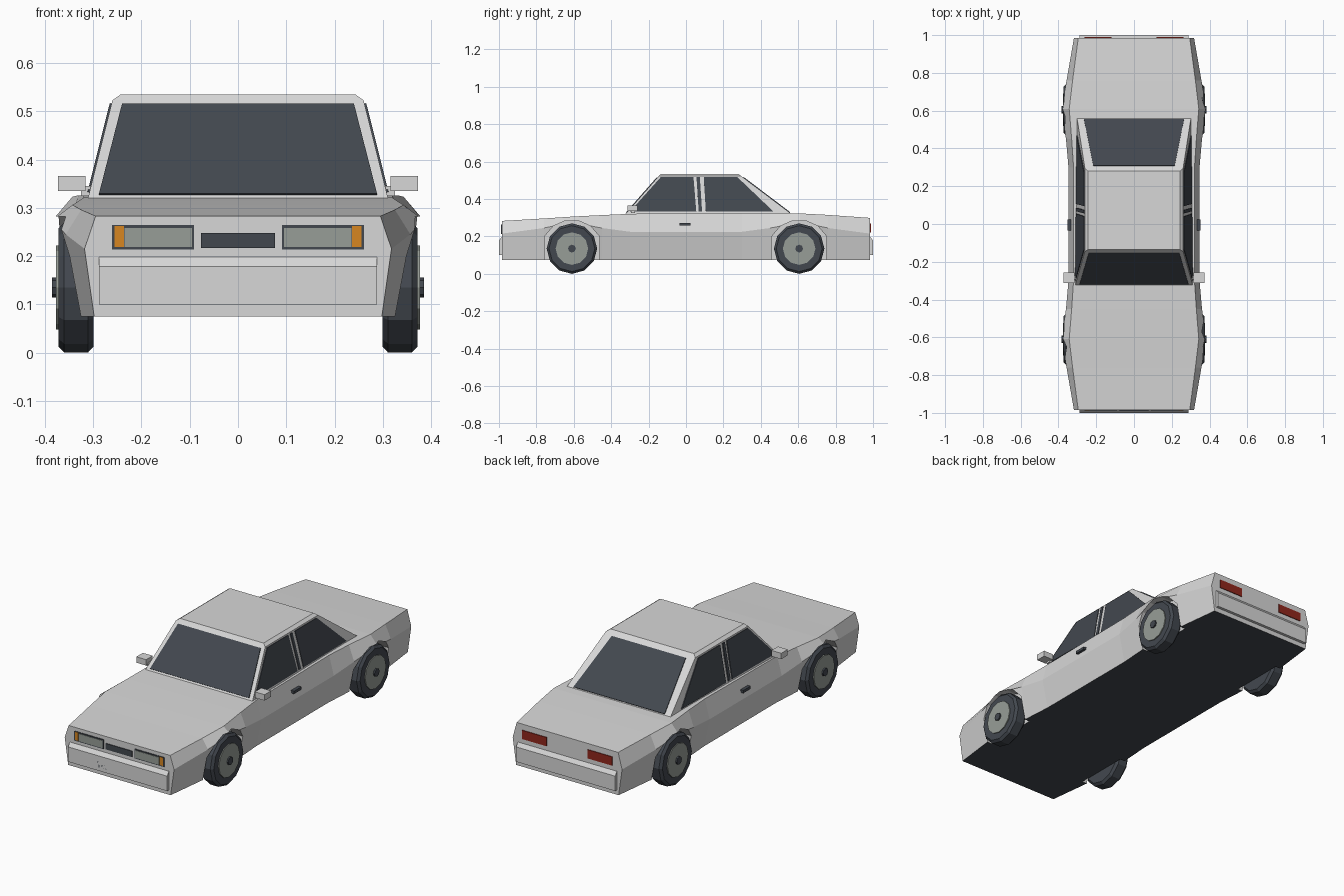
import bpy, bmesh, math
from mathutils import Vector, Matrix

if "Cube" in bpy.data.objects:
    bpy.data.objects.remove(bpy.data.objects["Cube"])


def material(name, color):
    m = bpy.data.materials.new(name)
    m.use_nodes = True
    rgba = (*color, 1)
    m.diffuse_color = rgba
    m.node_tree.nodes["Principled BSDF"].inputs["Base Color"].default_value = rgba
    return m


PAINT = material("silver paint", (0.68, 0.68, 0.68))
DARK = material("dark glass and rubber", (0.055, 0.064, 0.078))
LENS = material("grey lens and wheel", (0.31, 0.34, 0.31))
AMBER = material("amber", (0.68, 0.24, 0.015))
RED = material("tail red", (0.28, 0.02, 0.012))


def finish(name, bm, *mats):
    bmesh.ops.recalc_face_normals(bm, faces=bm.faces)
    me = bpy.data.meshes.new(name)
    bm.to_mesh(me)
    bm.free()
    for m in mats:
        me.materials.append(m)
    ob = bpy.data.objects.new(name, me)
    bpy.context.collection.objects.link(ob)
    return ob


def loft(name, rings, *mats):
    """Skin closed rings of equal length and cap both ends."""
    bm = bmesh.new()
    loops = [[bm.verts.new(p) for p in ring] for ring in rings]
    n = len(loops[0])
    for a, b in zip(loops, loops[1:]):
        for i in range(n):
            j = (i + 1) % n
            bm.faces.new((a[i], a[j], b[j], b[i]))
    bm.faces.new(loops[0])
    bm.faces.new(loops[-1])
    return finish(name, bm, *mats)


def panel(name, pts, mat, half=0.004):
    """Thin plate centred on a flat polygon."""
    pts = [Vector(p) for p in pts]
    off = (pts[1] - pts[0]).cross(pts[2] - pts[0]).normalized() * half
    return loft(name, [[p - off for p in pts], [p + off for p in pts]], mat)


def prism(name, profile, x0, x1, mat):
    """Extrude a (y, z) profile along x."""
    return loft(name, [[(x, y, z) for y, z in profile] for x in (x0, x1)], mat)


def rect(y, x0, x1, z0, z1):
    return [(x0, y, z0), (x1, y, z0), (x1, y, z1), (x0, y, z1)]


def box(name, lo, hi, mat):
    return loft(name, [rect(y, lo[0], hi[0], lo[2], hi[2]) for y in (lo[1], hi[1])], mat)


# Lower body: y, then deck edge, waist crease and sill (x, z)
SECTIONS = [
    (-0.985, (0.295, 0.283), (0.318, 0.215), 0.298),
    (-0.76, (0.325, 0.296), (0.357, 0.245), 0.325),
    (-0.61, (0.343, 0.306), (0.384, 0.275), 0.345),
    (-0.45, (0.330, 0.314), (0.360, 0.245), 0.325),
    (-0.30, (0.320, 0.321), (0.347, 0.225), 0.315),
    (0.30, (0.320, 0.326), (0.347, 0.225), 0.315),
    (0.45, (0.330, 0.326), (0.360, 0.245), 0.325),
    (0.61, (0.343, 0.323), (0.384, 0.275), 0.345),
    (0.76, (0.325, 0.315), (0.357, 0.245), 0.325),
    (0.985, (0.295, 0.299), (0.318, 0.215), 0.298),
]
rings = []
for y, deck, waist, sill in SECTIONS:
    half = [deck, waist, (sill, 0.075)]
    rings.append([(x, y, z) for x, z in half] + [(-x, y, z) for x, z in reversed(half)])
body = loft("body", rings, PAINT, DARK)

# Wheel arches cut into the sides
ARCH = [(-0.147, 0.0), (-0.147, 0.20), (-0.10, 0.255), (-0.04, 0.282),
        (0.04, 0.282), (0.10, 0.255), (0.147, 0.20), (0.147, 0.0)]
AXLES = (-0.61, 0.605)
for axle in AXLES:
    for s in (-1, 1):
        cutter = prism("arch_cutter", [(axle + y, z) for y, z in ARCH], s * 0.297, s * 0.5, PAINT)
        cutter.hide_render = True
        mod = body.modifiers.new("arch", "BOOLEAN")
        mod.object = cutter
        mod.operation = "DIFFERENCE"
        mod.solver = "EXACT"
        bpy.context.view_layer.objects.active = body
        bpy.ops.object.modifier_apply(modifier=mod.name)
        bpy.data.objects.remove(cutter)
# Dark underside
for f in body.data.polygons:
    f.material_index = int(f.normal.z < -0.9 and f.center.z < 0.08)

# Cabin: z, half width at front, half width at rear, front y, rear y
CABIN = [(0.30, 0.316, 0.306, -0.341, 0.59), (0.523, 0.26, 0.26, -0.145, 0.295),
         (0.535, 0.243, 0.243, -0.135, 0.28)]
loft("cabin", [[(-a, f, z), (a, f, z), (b, r, z), (-b, r, z)] for z, a, b, f, r in CABIN], PAINT)


def along(z, low, high):
    return low + (high - low) * (z - 0.30) / 0.223


def screen(name, y_low, y_high, x_low, x_high):
    z0, z1 = 0.327, 0.514
    ya, yb = along(z0, y_low, y_high), along(z1, y_low, y_high)
    panel(name, [(-x_low, ya, z0), (x_low, ya, z0), (x_high, yb, z1), (-x_high, yb, z1)], DARK)


screen("windshield", -0.341, -0.145, 0.288, 0.24)
screen("rear_window", 0.59, 0.295, 0.265, 0.215)

# Side glass and door pillar line, given as bottom and top y pairs
SIDE_GLASS = {
    "front_side_window": (-0.30, 0.055, 0.04, -0.135),
    "pillar_seam": (0.068, 0.086, 0.074, 0.056),
    "rear_side_window": (0.106, 0.468, 0.275, 0.095),
}
for s in (-1, 1):
    for name, ys in SIDE_GLASS.items():
        pts = []
        for y, z in zip(ys, (0.332, 0.332, 0.516, 0.516)):
            rear = (y - along(z, -0.341, -0.145)) / (along(z, 0.59, 0.295) - along(z, -0.341, -0.145))
            x = along(z, 0.316 - 0.01 * rear, 0.26)
            pts.append((s * x, y, z))
        panel(name, pts, DARK)
    # Mirrors and door handles
    box("mirror", (s * 0.316, -0.312, 0.335), (s * 0.373, -0.258, 0.366), PAINT)
    box("mirror_stalk", (s * 0.295, -0.295, 0.325), (s * 0.325, -0.272, 0.345), PAINT)
    box("door_handle", (s * 0.325, -0.035, 0.258), (s * 0.351, 0.025, 0.273), DARK)

# Bumpers with sloped top edges
for s, name in ((-1, "front_bumper"), (1, "rear_bumper")):
    profile = [(0.97, 0.10), (1.0, 0.10), (1.0, 0.178), (0.985, 0.198), (0.97, 0.198)]
    prism(name, [(s * y, z) for y, z in profile], -0.288, 0.288, PAINT)

# Lamps, grille and intake
panel("grille", rect(-0.985, -0.077, 0.077, 0.217, 0.248), DARK)
panel("lower_intake", rect(-0.998, -0.12, 0.12, 0.117, 0.15), DARK, 0.002)
for s in (-1, 1):
    panel("headlight_frame", rect(-0.985, s * 0.091, s * 0.261, 0.214, 0.264), DARK, 0.003)
    panel("headlight", rect(-0.986, s * 0.095, s * 0.235, 0.219, 0.258), LENS)
    panel("indicator", rect(-0.986, s * 0.236, s * 0.256, 0.219, 0.262), AMBER)
    panel("tail_light", rect(0.985, s * 0.12, s * 0.262, 0.222, 0.268), RED)


# Wheels
def disc(name, radius, x0, x1, s, axle, mat, sides=12, bevel=0):
    bm = bmesh.new()
    bmesh.ops.create_cone(bm, cap_ends=True, segments=sides, radius1=radius,
                          radius2=radius, depth=x1 - x0)
    if bevel:
        rims = [e for e in bm.edges if abs(e.verts[0].co.z - e.verts[1].co.z) < 1e-5]
        bmesh.ops.bevel(bm, geom=rims, offset=bevel, segments=1, affect="EDGES")
    place = Matrix.Translation((s * (x0 + x1) / 2, axle, 0.135))
    bmesh.ops.transform(bm, verts=bm.verts, matrix=place @ Matrix.Rotation(math.pi / 2, 4, "Y"))
    finish(name, bm, mat)


for axle in AXLES:
    for s in (-1, 1):
        disc("tyre", 0.135, 0.299, 0.372, s, axle, DARK, bevel=0.012)
        disc("wheel_disc", 0.087, 0.36, 0.377, s, axle, LENS)
        disc("hub_cap", 0.021, 0.37, 0.385, s, axle, DARK, sides=8)
